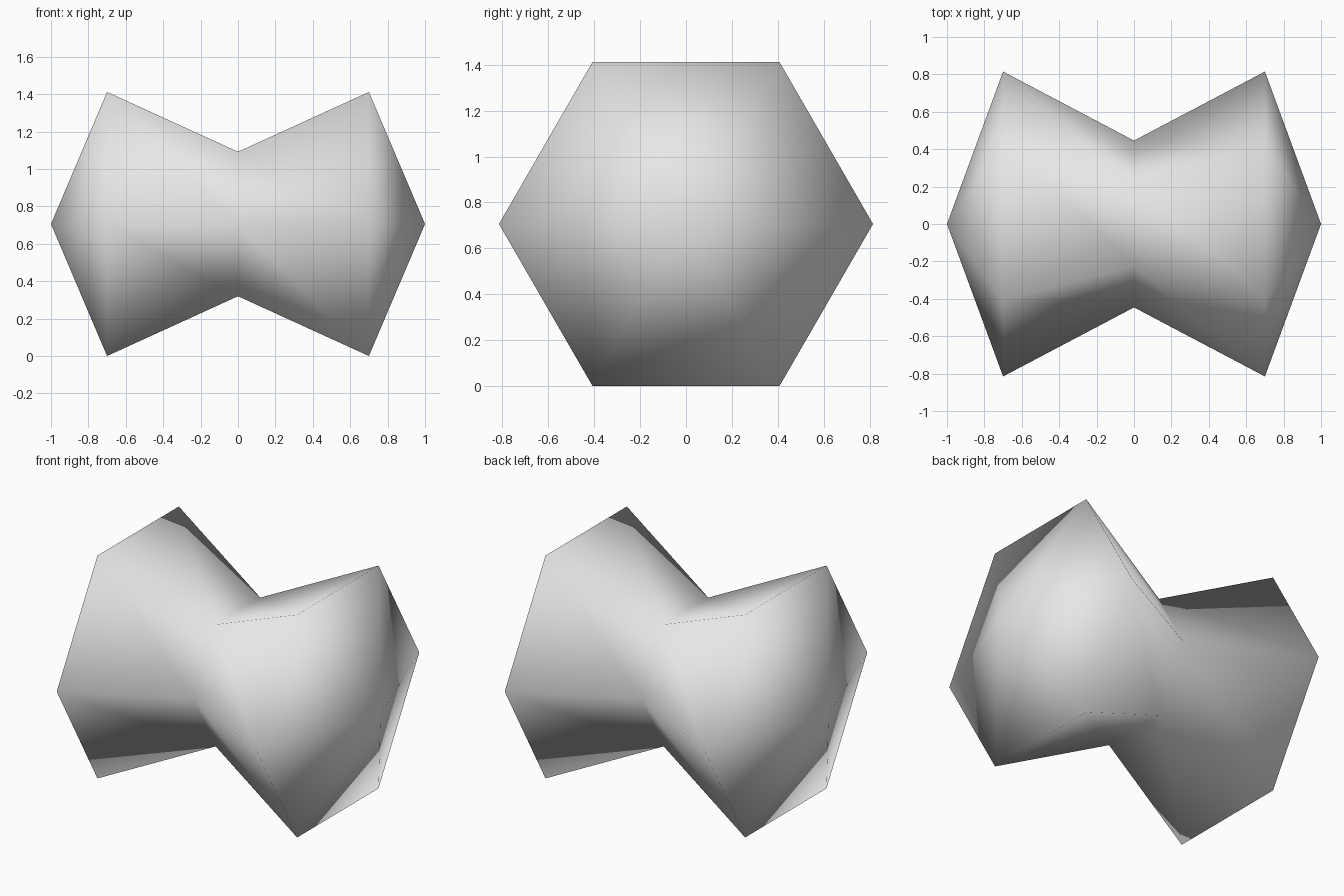
import bpy
import bmesh
from math import tau
from mathutils import Vector

default = bpy.data.objects.get("Cube")
if default:
    bpy.data.objects.remove(default, do_unlink=True)

SIDES = 6
CENTRE_Z = 0.706
# Profile along x as (position, radius): tip, rim, waist, rim, tip
PROFILE = [(-1, 0), (-0.7, 0.815), (0, 0.446), (0.7, 0.815), (1, 0)]

# Plain grey
grey = bpy.data.materials.new("plain grey")
grey.use_nodes = True
colour = (0.8, 0.8, 0.8, 1)
grey.diffuse_color = colour
grey.node_tree.nodes["Principled BSDF"].inputs["Base Color"].default_value = colour

# Hexagonal spool with pointed ends, spun around the x axis
bm = bmesh.new()
verts = [bm.verts.new((x, r, 0)) for x, r in PROFILE]
edges = [bm.edges.new(pair) for pair in zip(verts, verts[1:])]
bmesh.ops.spin(bm, geom=verts + edges, cent=(0, 0, 0), axis=(1, 0, 0),
               angle=tau, steps=SIDES, use_duplicate=False)
bmesh.ops.remove_doubles(bm, verts=bm.verts[:], dist=0.001)
bmesh.ops.recalc_face_normals(bm, faces=bm.faces[:])
bmesh.ops.translate(bm, verts=bm.verts[:], vec=Vector((0, 0, CENTRE_Z)))
for face in bm.faces:
    face.smooth = True

mesh = bpy.data.meshes.new("spool_body")
bm.to_mesh(mesh)
bm.free()
mesh.materials.append(grey)
spool = bpy.data.objects.new("spool_body", mesh)
bpy.context.collection.objects.link(spool)
